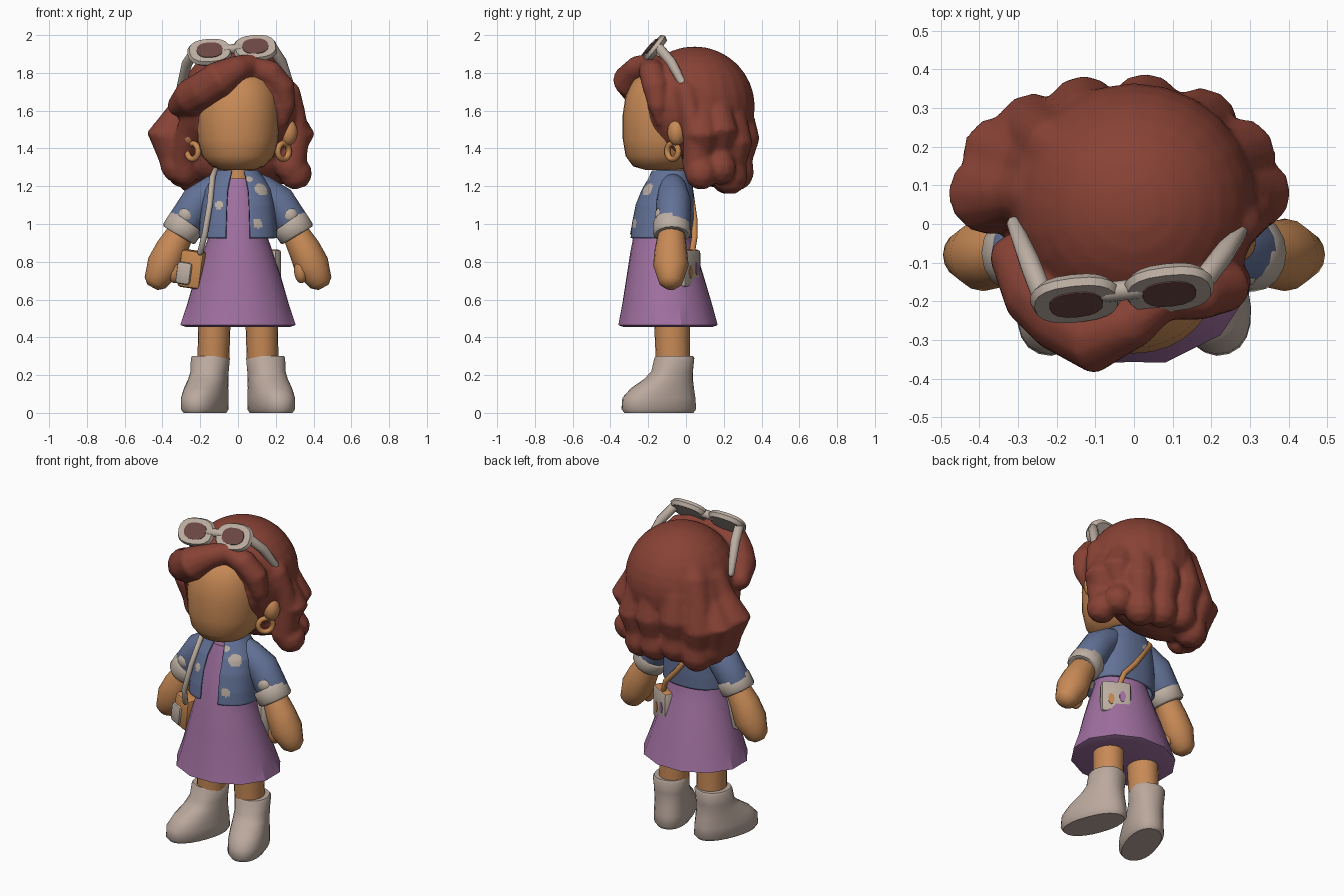
import bpy, bmesh, math
from mathutils import Vector, Matrix

if "Cube" in bpy.data.objects:
    bpy.data.objects.remove(bpy.data.objects["Cube"])


def mat(name, r, g, b):
    m = bpy.data.materials.new(name)
    lin = [((c / 255 + 0.055) / 1.055) ** 2.4 for c in (r, g, b)]
    m.diffuse_color = (*lin, 1)
    m.use_nodes = True
    m.node_tree.nodes["Principled BSDF"].inputs["Base Color"].default_value = m.diffuse_color
    return m


SKIN = mat("warm skin", 200, 138, 86)
HAIR = mat("auburn", 136, 66, 53)
LILAC = mat("lilac cloth", 160, 112, 160)
DENIM = mat("blue denim", 98, 113, 150)
CREAM = mat("cream", 188, 174, 162)
BOOT = mat("boot beige", 186, 168, 157)
LENS = mat("dark lens", 108, 72, 67)
TAN = mat("tan leather", 198, 136, 80)


def finish(name, bm, mats, angle=35):
    bmesh.ops.recalc_face_normals(bm, faces=bm.faces)
    me = bpy.data.meshes.new(name)
    bm.to_mesh(me)
    bm.free()
    ob = bpy.data.objects.new(name, me)
    bpy.context.collection.objects.link(ob)
    for m in mats:
        me.materials.append(m)
    bpy.ops.object.select_all(action='DESELECT')
    ob.select_set(True)
    bpy.context.view_layer.objects.active = ob
    bpy.ops.object.shade_smooth_by_angle(angle=math.radians(angle))
    return ob


def skin_rings(bm, rings, closed=True):
    n = len(rings[0])
    for a, b in zip(rings, rings[1:]):
        for i in range(n if closed else n - 1):
            j = (i + 1) % n
            bm.faces.new((a[i], a[j], b[j], b[i]))
    if closed:
        bm.faces.new(rings[0])
        bm.faces.new(rings[-1])


def loft(name, secs, m, n=24, gap=0, pw=1, pleat=None, M=Matrix(), angle=35, rule=None):
    """Stack superellipse sections (z, cx, cy, rx, ry); gap leaves the front open."""
    bm, rings = bmesh.new(), []
    for k, (z, cx, cy, rx, ry) in enumerate(secs):
        ring = []
        for i in range(n):
            t = -math.pi / 2 + gap + i * (2 * math.pi - 2 * gap) / (n - 1 if gap else n)
            c, s = math.cos(t), math.sin(t)
            f = 1 + (pleat(i, k) if pleat else 0)
            p = (cx + f * rx * math.copysign(abs(c) ** pw, c), cy + f * ry * math.copysign(abs(s) ** pw, s), z)
            ring.append(bm.verts.new(M @ Vector(p)))
        rings.append(ring)
    skin_rings(bm, rings, not gap)
    if rule:
        for f in bm.faces:
            f.material_index = rule(f.calc_center_median())
    return finish(name, bm, m if isinstance(m, list) else [m], angle)


def add_tube(bm, pts, n=12, rounded=True, ref=(0, 1, 0)):
    """Sweep circles along points (x, y, z, radius), with domed ends if rounded."""
    P = [(Vector(p[:3]), p[3]) for p in pts]
    if rounded:
        d0, d1 = (P[0][0] - P[1][0]).normalized(), (P[-1][0] - P[-2][0]).normalized()
        (a, ra), (b, rb) = P[0], P[-1]
        P = [(a + d0 * ra * .92, ra * .4), (a + d0 * ra * .55, ra * .83)] + P
        P += [(b + d1 * rb * .55, rb * .83), (b + d1 * rb * .92, rb * .4)]
    rings = []
    for i, (p, r) in enumerate(P):
        t = (P[min(i + 1, len(P) - 1)][0] - P[max(i - 1, 0)][0]).normalized()
        u = t.cross(Vector(ref)).normalized()
        v = t.cross(u)
        rings.append([bm.verts.new(p + r * (u * math.cos(a) + v * math.sin(a)))
                      for a in (2 * math.pi * k / n for k in range(n))])
    skin_rings(bm, rings)


def tube(name, pts, m, n=12, rounded=True, ref=(0, 1, 0)):
    bm = bmesh.new()
    add_tube(bm, pts, n, rounded, ref)
    return finish(name, bm, [m], 50)


def add_blob(bm, loc, size):
    M = Matrix.Translation(loc) @ Matrix.Diagonal((*size, 1))
    bmesh.ops.create_uvsphere(bm, u_segments=24, v_segments=16, radius=1, matrix=M)


def blob(name, loc, size, m):
    bm = bmesh.new()
    add_blob(bm, loc, size)
    return finish(name, bm, [m], 60)


def bag(name, M, size, mats, rule):
    bm = bmesh.new()
    bmesh.ops.create_cube(bm, size=1, matrix=M @ Matrix.Diagonal((*size, 1)))
    bmesh.ops.bevel(bm, geom=bm.edges[:], offset=.018, segments=2, affect='EDGES', profile=.5)
    inv = M.inverted()
    for f in bm.faces:
        f.material_index = rule(inv @ f.calc_center_median())
    return finish(name, bm, mats)


# Head and neck
loft("head", [(1.285, 0, -.13, .08, .08), (1.305, 0, -.13, .14, .15), (1.36, 0, -.12, .19, .2),
              (1.45, 0, -.11, .215, .225), (1.58, 0, -.11, .22, .225), (1.68, 0, -.1, .212, .22),
              (1.76, 0, -.09, .18, .19), (1.8, 0, -.09, .13, .14)], SKIN, 32, pw=.95, angle=60)
loft("neck", [(1.2, 0, -.08, .07, .07), (1.3, 0, -.08, .06, .06)], SKIN, 16)

# Dress: flared skirt with pleats, narrow bodice
loft("dress", [(.455, 0, -.095, .28, .24), (.465, 0, -.095, .312, .268), (.58, 0, -.1, .272, .24),
               (.72, 0, -.11, .23, .207), (.85, 0, -.12, .185, .175), (.95, 0, -.125, .15, .15),
               (1.1, 0, -.11, .14, .13), (1.24, 0, -.09, .1, .1)], LILAC, 24,
     pleat=lambda i, k: (.02 if i % 2 else -.025) * (k < 4) * (1 - k * .2), angle=30)

# Open jacket with worn cream patches
PATCHES = [((.1, -.26, 1.0), .026), ((.12, -.2, 1.18), .036), ((-.1, -.25, 1.1), .024),
           ((-.06, .03, 1.16), .025), ((.06, -.2, 1.24), .02), ((.18, -.1, .98), .03)]


def worn(c):
    return int(any((c - Vector(p)).length < r for p, r in PATCHES))


J = [(.925, .2, -.13, .16), (1.0, .195, -.125, .158), (1.1, .185, -.115, .148),
     (1.18, .17, -.1, .13), (1.23, .14, -.09, .11), (1.28, .1, -.085, .09)]
secs = []
for a, b in zip(J, J[1:]):
    for q in range(8):
        secs.append([u + (v - u) * q / 8 for u, v in zip(a, b)])
secs = [(z, 0, cy, rx, ry) for z, rx, cy, ry in secs + [J[-1]]]
jacket = loft("jacket", secs, [DENIM, CREAM], 110, gap=.26, pw=.85, rule=worn)
sol = jacket.modifiers.new("thickness", 'SOLIDIFY')
sol.thickness, sol.offset = .016, 0

# Limbs, ears and boots on both sides
for s, side in ((-1, "right"), (1, "left")):
    tube(f"{side}_sleeve", [(s * .12, -.07, 1.19, .075), (s * .21, -.065, 1.12, .092), (s * .29, -.07, .995, .092)], DENIM, 16)
    tube(f"{side}_cuff", [(s * .268, -.075, 1.015, .092), (s * .275, -.075, 1.005, .1), (s * .31, -.075, .95, .1),
                          (s * .316, -.075, .94, .09)], CREAM, 16, False)
    tube(f"{side}_arm_and_hand", [(s * .3, -.075, .96, .07), (s * .35, -.08, .87, .085), (s * .39, -.08, .78, .094),
                                  (s * .42, -.08, .725, .075)], SKIN, 16)
    blob(f"{side}_thumb", (s * .335, -.11, .755), (.038, .045, .068), SKIN)
    blob(f"{side}_sleeve_patch", (s * .275, -.135, 1.045), (.042, .03, .042), CREAM)
    blob(f"{side}_ear", (s * .265, -.05, 1.485), (.05, .048, .07), SKIN)
    bm = bmesh.new()
    cen = Vector((s * .24, -.07, 1.385))
    ax = Vector((s, -1, 0)).normalized()
    rings = []
    for a in (k * math.pi / 9 for k in range(18)):
        d = Vector((s * .7 * math.cos(a), .7 * math.cos(a), math.sin(a)))
        rings.append([bm.verts.new(cen + d * .042 + .016 * (d * math.cos(b) + ax * math.sin(b)))
                      for b in (k * math.pi / 4 for k in range(8))])
    for a, b in zip(rings, rings[1:] + rings[:1]):
        for k in range(8):
            bm.faces.new((a[k], a[(k + 1) % 8], b[(k + 1) % 8], b[k]))
    finish(f"{side}_earring", bm, [TAN], 60)
    loft(f"{side}_leg", [(.285, s * .13, -.07, .084, .09), (.5, s * .125, -.075, .086, .095)], SKIN, 20)
    M = Matrix.Translation((s * .14, -.045, 0)) @ Matrix.Rotation(s * math.radians(20), 4, 'Z')
    loft(f"{side}_boot", [(0, 0, -.105, .095, .19), (.02, 0, -.105, .108, .205), (.08, 0, -.105, .108, .2),
                          (.13, 0, -.085, .104, .172), (.18, 0, -.05, .1, .13), (.22, 0, -.03, .098, .11),
                          (.29, 0, -.018, .102, .105), (.302, 0, -.018, .094, .098)], BOOT, 24, pw=.9, M=M, angle=50)

# Hair: crown, swept fringe and a ring of hanging curls fused into one mass
bm = bmesh.new()
add_blob(bm, (0, .045, 1.62), (.32, .32, .32))
add_blob(bm, (-.03, .14, 1.37), (.33, .18, .17))
add_tube(bm, [(.08, -.18, 1.845, .06), (0, -.25, 1.825, .07), (-.1, -.29, 1.765, .1), (-.18, -.24, 1.71, .1),
              (-.25, -.17, 1.67, .1), (-.31, -.09, 1.63, .065)])
add_tube(bm, [(.06, -.19, 1.84, .06), (.17, -.18, 1.8, .07), (.235, -.16, 1.72, .07), (.255, -.15, 1.62, .05),
              (.24, -.14, 1.54, .025)])
add_tube(bm, [(-.23, -.13, 1.62, .06), (-.265, -.05, 1.5, .06), (-.29, .03, 1.36, .07), (-.28, .06, 1.27, .07)])
add_tube(bm, [(.27, 0, 1.7, .06), (.3, .02, 1.6, .055), (.31, .05, 1.48, .07), (.28, .06, 1.3, .08)])
BACK = [(.4, 1.83, .06), (.74, 1.7, .085), (.9, 1.58, .085), (1, 1.45, .1), (.92, 1.35, .08), (.88, 1.27, .095)]
RIGHT = [(.4, 1.8, .06), (.66, 1.68, .08), (.84, 1.57, .08), (1, 1.47, .095), (.88, 1.365, .07), (.97, 1.27, .09)]
LEFT = [(.4, 1.8, .06), (.62, 1.68, .085), (.78, 1.57, .075), (1, 1.44, .11), (.9, 1.34, .085), (.84, 1.28, .09)]
for k, deg in enumerate((0, 28, 54, 80, 107, 132, 154, 180)):
    c, s = math.cos(math.radians(deg)), math.sin(math.radians(deg))
    dz = (0, .025, -.02)[k % 3]
    path = RIGHT if k < 2 else LEFT if k > 5 else BACK
    add_tube(bm, [(-.03 + .345 * f * c, .08 + .215 * f * s, z + dz * (z < 1.6), r) for f, z, r in path])
hair = finish("hair", bm, [HAIR], 60)
rm = hair.modifiers.new("fuse", 'REMESH')
rm.mode, rm.voxel_size, rm.use_smooth_shade = 'VOXEL', .014, True
sm = hair.modifiers.new("soften", 'SMOOTH')
sm.factor, sm.iterations = .5, 3

# Sunglasses resting on the crown
u = Vector((.26, .03, .022)).normalized()
v = Vector((0, .11, .14))
v = (v - u * v.dot(u)).normalized()
w = u.cross(v)
G = Matrix((u, v, w)).transposed().to_4x4()
G.translation = (-.03, -.178, 1.918)
for s, side in ((-1, "right"), (1, "left")):
    loft(f"{side}_lens_frame", [(-.022, s * .122, 0, .1, .072), (0, s * .122, 0, .118, .084),
                                (.02, s * .122, 0, .108, .076)], CREAM, 20, pw=.8, M=G)
    loft(f"{side}_lens", [(.018, s * .122, 0, .07, .05), (.024, s * .122, 0, .07, .05)], LENS, 16, pw=.85, M=G)
tube("glasses_bridge", [(*(G @ Vector((-.04, .01, 0))), .026), (*(G @ Vector((.04, .01, 0))), .026)], CREAM, 8)
tube("left_temple", [(.18, -.145, 1.935, .028), (.23, -.08, 1.86, .028), (.285, 0, 1.71, .02)], CREAM, 8)
tube("right_temple", [(-.235, -.19, 1.9, .028), (-.27, -.1, 1.85, .028), (-.31, .0, 1.7, .02)], CREAM, 8)

# Shoulder strap over the right shoulder, with a pouch at each end
tube("strap_front", [(-.12, -.07, 1.285, .016), (-.135, -.17, 1.25, .016), (-.15, -.25, 1.1, .016),
                     (-.175, -.28, .95, .016), (-.2, -.235, .85, .016)], CREAM, 8, ref=(1, 0, 0))
tube("strap_back", [(-.12, -.07, 1.285, .016), (-.1, .02, 1.2, .016), (.03, .045, 1.02, .016),
                    (.11, .045, .93, .016), (.14, .03, .84, .016)], TAN, 8, ref=(1, 0, 0))
M = Matrix.Translation((-.24, -.165, .76)) @ Matrix.Rotation(math.radians(-20), 4, 'Z') @ Matrix.Rotation(math.radians(8), 4, 'Y')
bag("front_pouch", M, (.13, .09, .2), [TAN, CREAM], lambda c: int(c.x < -.055 or c.y > .04))
bag("front_pocket", M @ Matrix.Translation((-.03, -.025, -.025)), (.085, .07, .12), [CREAM], lambda c: 0)
M = Matrix.Translation((.145, .01, .765)) @ Matrix.Rotation(math.radians(-30), 4, 'Z')
bag("back_pouch", M, (.17, .07, .2), [CREAM, TAN], lambda c: int(c.z > .09))
for x, z, m, nm in ((.03, -.02, TAN, "tan"), (-.035, .0, LILAC, "lilac")):
    P = M @ Matrix.Translation((x, .033, z)) @ Matrix.Rotation(math.radians(-90), 4, 'X')
    loft(f"{nm}_petal", [(0, 0, 0, .018, .035), (.005, 0, 0, .018, .035)], m, 10, M=P)
